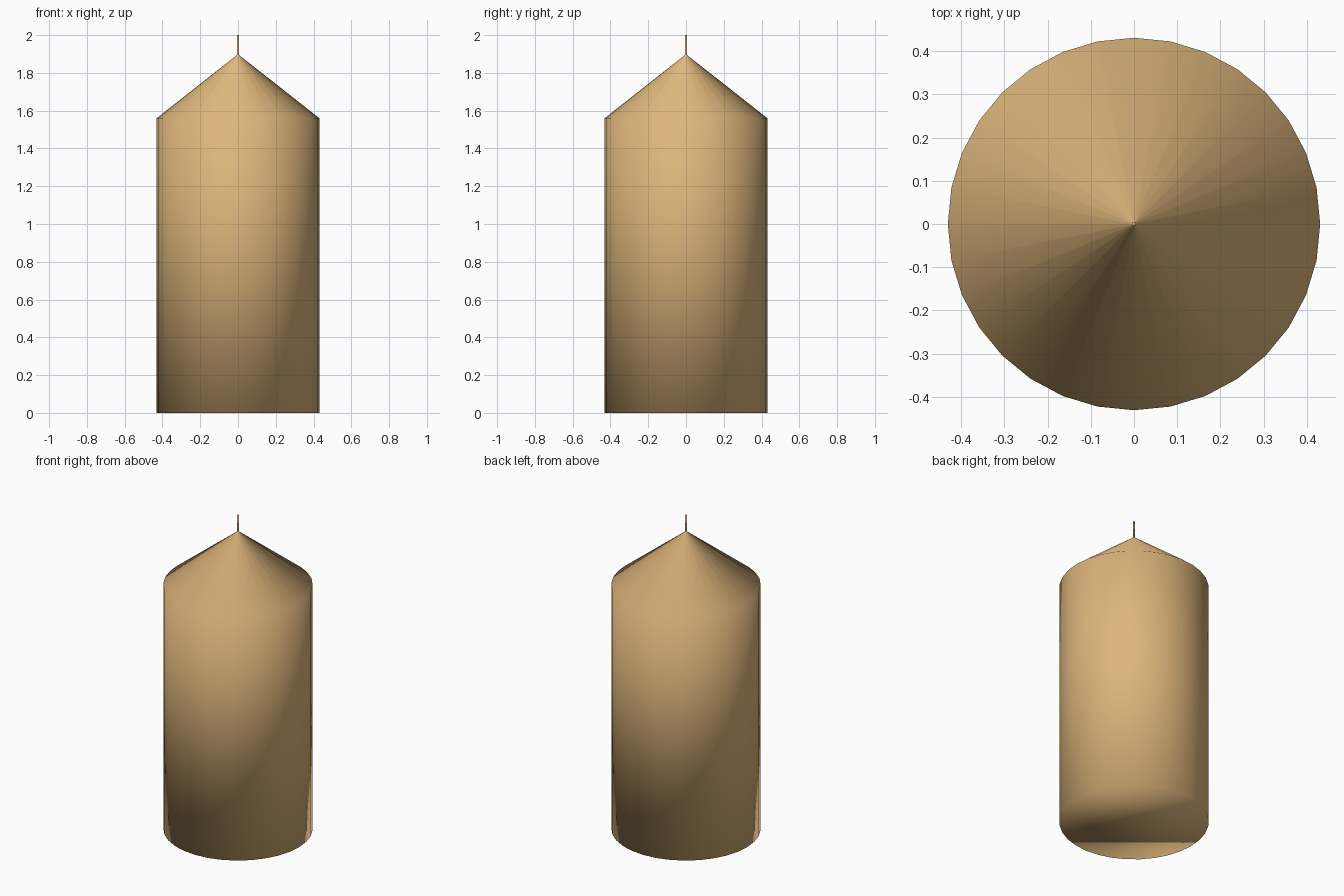
import bpy, bmesh
from math import cos, sin, tau

if "Cube" in bpy.data.objects:
    bpy.data.objects.remove(bpy.data.objects["Cube"])

SIDES = 32

mat = bpy.data.materials.new("wax_tan")
mat.diffuse_color = (0.73, 0.47, 0.20, 1.0)
mat.use_nodes = True
mat.node_tree.nodes["Principled BSDF"].inputs["Base Color"].default_value = mat.diffuse_color


def lathe(name, profile, sides):
    """Revolve (radius, z) points around z, cap both ends, shade smooth."""
    bm = bmesh.new()
    rings = [[bm.verts.new((r * cos(tau * i / sides), r * sin(tau * i / sides), z))
              for i in range(sides)] for r, z in profile]
    for low, high in zip(rings, rings[1:]):
        for i in range(sides):
            j = (i + 1) % sides
            bm.faces.new((low[i], low[j], high[j], high[i]))
    bm.faces.new(rings[0][::-1])
    bm.faces.new(rings[-1])
    for f in bm.faces:
        f.smooth = True
    mesh = bpy.data.meshes.new(name)
    bm.to_mesh(mesh)
    bm.free()
    mesh.materials.append(mat)
    obj = bpy.data.objects.new(name, mesh)
    bpy.context.collection.objects.link(obj)
    return obj


# Candle: straight body, conical shoulder and thin wick in one smooth shell
lathe("candle", [(0.431, 0.0), (0.431, 1.56), (0.005, 1.895), (0.005, 2.0)], SIDES)
